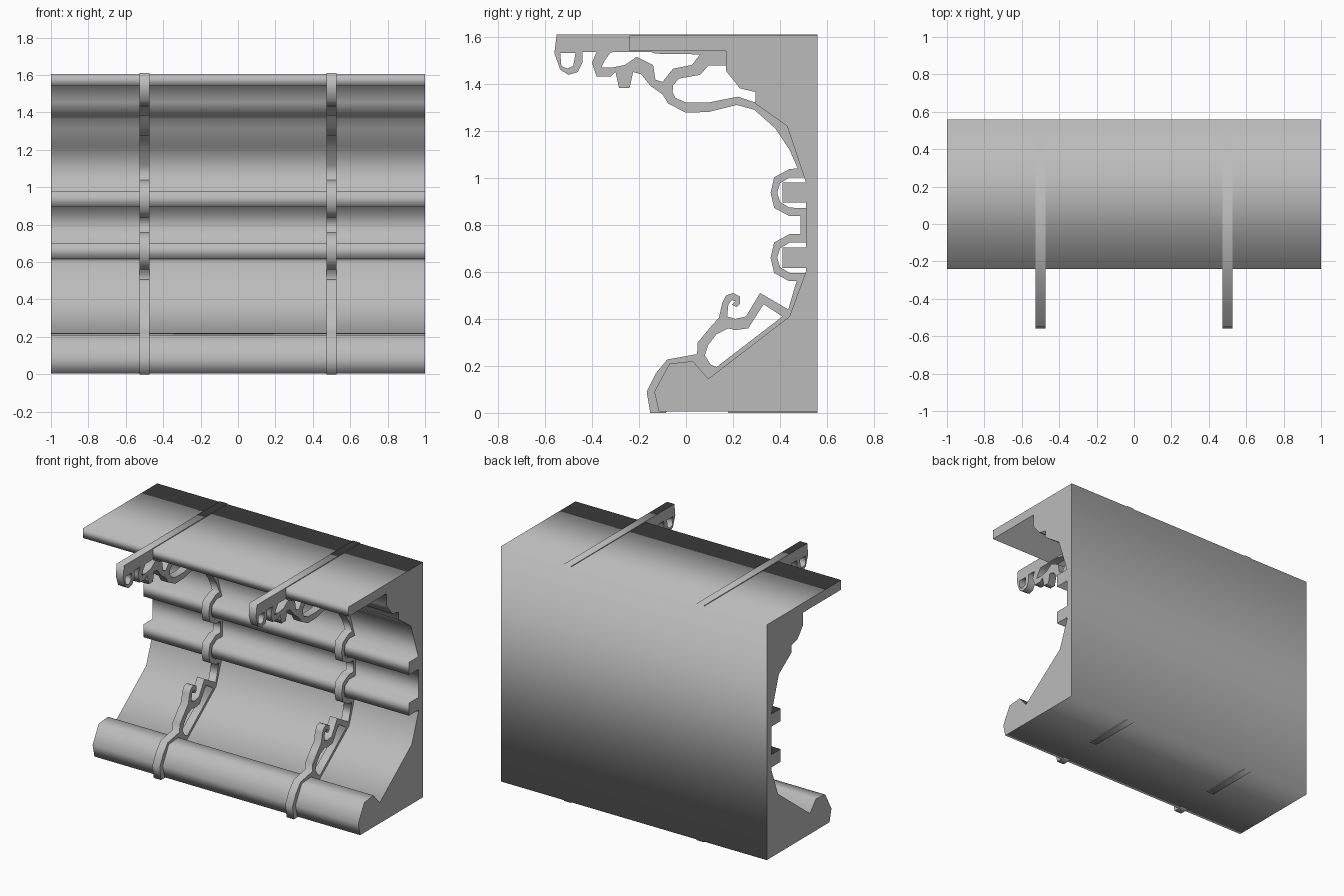
import bpy
from math import radians

# Profiles are (depth, height) pairs in hundredths of a unit.
UNIT = 0.01

default_cube = bpy.data.objects.get("Cube")
if default_cube:
    bpy.data.objects.remove(default_cube, do_unlink=True)


def make_material(name, colour):
    material = bpy.data.materials.new(name)
    material.use_nodes = True
    material.diffuse_color = colour
    shader = material.node_tree.nodes["Principled BSDF"]
    shader.inputs["Base Color"].default_value = colour
    return material


def extrude_profile(name, outline, holes, centre_x, half_width, material):
    """Fill a side profile, cut its holes and extrude it along x."""
    curve = bpy.data.curves.new(name, "CURVE")
    curve.dimensions = "2D"
    curve.fill_mode = "BOTH"
    curve.extrude = half_width
    for loop in [outline] + holes:
        spline = curve.splines.new("POLY")
        spline.points.add(len(loop) - 1)
        for point, (depth, height) in zip(spline.points, loop):
            point.co = (depth * UNIT, height * UNIT, 0, 1)
        spline.use_cyclic_u = True
    part = bpy.data.objects.new(name, curve)
    bpy.context.collection.objects.link(part)
    part.rotation_euler = (radians(90), 0, radians(90))
    part.location.x = centre_x
    curve.materials.append(material)

    # Turn the curve into a plain flat-shaded mesh
    bpy.ops.object.select_all(action="DESELECT")
    part.select_set(True)
    bpy.context.view_layer.objects.active = part
    bpy.ops.object.convert(target="MESH")
    bpy.ops.object.transform_apply(location=True, rotation=True, scale=False)
    return part


def mirrored_arc(half, middle):
    """Complete a clip shape by mirroring its upper half in height."""
    upper = [(depth, middle + rise) for depth, rise in half]
    lower = [(depth, middle - rise) for depth, rise in reversed(half)]
    return upper + lower


grey = make_material("stone grey", (0.5, 0.5, 0.5, 1))

RAIL_HEIGHTS = (93.7, 66)
RAIL_HALF = 4.3
WALL_FACE = 51

# Wall section: top shelf, stepped cornice, two rails, sloped base and kerb
cornice = [(56, 160.5), (-24, 160.5), (-24, 154), (17, 154), (17, 145.5),
           (23, 138), (29.5, 136.5), (29.5, 131.5), (43, 122), (WALL_FACE, 98)]
rails = []
for middle in RAIL_HEIGHTS:
    rails += mirrored_arc([(WALL_FACE, RAIL_HALF), (41, RAIL_HALF)], middle)[0:4]
base = [(WALL_FACE, 60), (44, 41), (9.5, 14.5), (3, 22), (-7, 21),
        (-13.5, 9), (-11.5, 0.5), (56, 0.5)]
extrude_profile("wall_section", cornice + rails + base, [], 0, 1, grey)

# Bracket top: front hook, small curl and the swept cornice arm
bracket_top = [(56, 161), (-55, 161), (-56, 153), (-53.5, 146), (-50, 143.8),
               (-46, 145), (-44, 149), (-44, 153.6), (-38, 153.6), (-40, 149),
               (-38, 143), (-32, 143), (-30, 145), (-28.5, 138.3),
               (-24, 138.3), (-22.5, 145), (-19, 144), (-15, 139), (-10, 135.5),
               (-7.5, 131.5), (0, 127.7), (9.5, 128), (21.5, 131), (29, 129),
               (38, 121), (44, 112), (47.5, 104)]

# Clips that wrap around the rails
clip_outer = [(44, 10), (37.5, 6.5), (36, 0)]
clip_inner = [(53, 6.6), (44, 6.4), (40, 4), (38.8, 0)]
clips = []
for middle in RAIL_HEIGHTS:
    clips += mirrored_arc(clip_outer[:2], middle)
    clips.insert(len(clips) - 2, (clip_outer[2][0], middle))
    clips.append((48.7 if middle == RAIL_HEIGHTS[0] else 47, middle - 10))
    if middle == RAIL_HEIGHTS[0]:
        clips.append((48.7, RAIL_HEIGHTS[1] + 10))

# Bracket bottom: raised knee, scroll and rounded foot
knee = [(43.5, 44), (31.5, 51), (25.5, 41), (21, 40), (17.5, 41)]
scroll = [(18, 46), (19.5, 48), (21, 47.5), (19.5, 46), (21.5, 45), (23, 46.5),
          (23, 49.5), (20, 51), (17, 50), (15.5, 47), (14, 40.5)]
foot = [(10, 36), (5, 30), (4.7, 25), (-8, 22.7), (-13, 16.6), (-16.7, 9),
        (-15.2, 0), (-8.5, 0), (-8, 2), (17.5, 2), (18, 0), (56, 0)]

# Openings in the bracket
hook_hole = [(-53.5, 153), (-53, 147.5), (-50.5, 146.5), (-48, 147.5),
             (-47, 153)]
wave_hole = [(-32, 153.4), (-34.5, 150), (-36, 147), (-31, 147), (-26, 148),
             (-21, 151.5), (-14, 148), (-13, 141.7), (-10, 140.8),
             (-5.5, 146.4), (2.5, 148), (6, 152.5), (-13, 152.8), (-15, 153.6)]
arm_hole = [(-5.5, 139.3), (-3, 142.2), (6, 143.8), (9.5, 147.7), (32, 147.7),
            (32, 132), (29.5, 132), (22, 134.5), (9.5, 132), (0, 132),
            (-4.5, 134), (-5.7, 136.5)]
scroll_hole = [(41, 41), (33, 46.2), (26.5, 36), (21, 35.2), (18, 36),
               (13, 33.5), (9.5, 29), (8, 24.5), (10.5, 20.5), (13, 19.5)]
clip_holes = [mirrored_arc(clip_inner[:3], middle) for middle in RAIL_HEIGHTS]
for hole, middle in zip(clip_holes, RAIL_HEIGHTS):
    hole.insert(3, (clip_inner[3][0], middle))

# One ornamental bracket on each side
for side, x in (("right", -0.5), ("left", 0.5)):
    extrude_profile(side + "_bracket",
                    bracket_top + clips + knee + scroll + foot,
                    [hook_hole, wave_hole, arm_hole, scroll_hole] + clip_holes,
                    x, 0.0275, grey)
